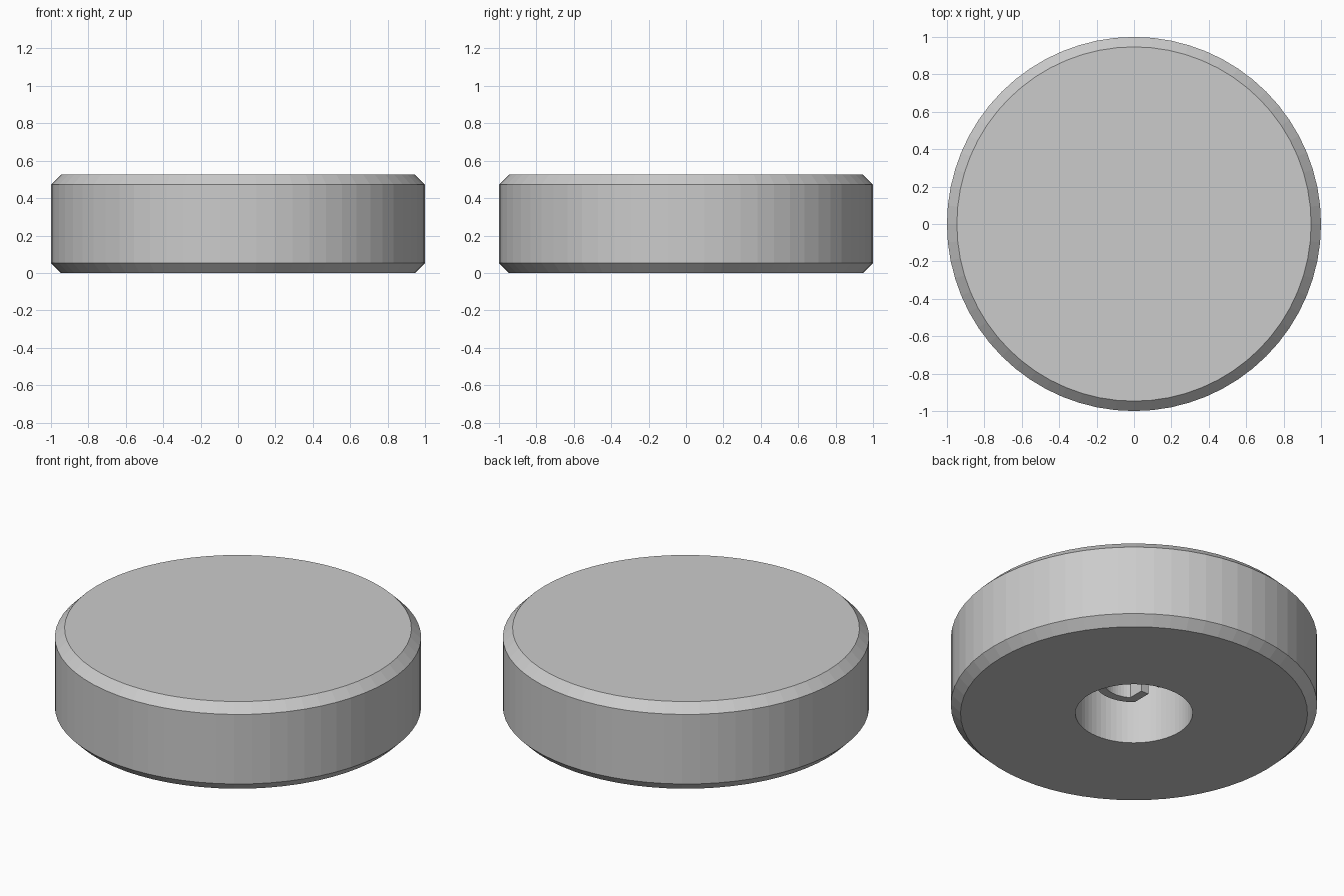
import bpy, bmesh, math

cube = bpy.data.objects.get("Cube")
if cube:
    bpy.data.objects.remove(cube, do_unlink=True)

# Single grey material
grey = bpy.data.materials.new("plain_grey")
grey.use_nodes = True
colour = (0.6, 0.6, 0.6, 1)
grey.diffuse_color = colour
grey.node_tree.nodes["Principled BSDF"].inputs["Base Color"].default_value = colour

SEGMENTS = 64
HEIGHT = 0.525
CHAMFER = 0.053
CAVITY_RADIUS, CAVITY_TOP = 0.32, 0.42
BOSS_BOTTOM = 0.195
SLIT = 0.045


def finish(bm, name):
    bmesh.ops.remove_doubles(bm, verts=bm.verts, dist=1e-5)
    bmesh.ops.recalc_face_normals(bm, faces=bm.faces)
    mesh = bpy.data.meshes.new(name)
    bm.to_mesh(mesh)
    bm.free()
    mesh.materials.append(grey)
    obj = bpy.data.objects.new(name, mesh)
    bpy.context.collection.objects.link(obj)
    return obj


def lathe(name, profile):
    bm = bmesh.new()
    verts = [bm.verts.new((r, 0, z)) for r, z in profile]
    edges = [bm.edges.new(pair) for pair in zip(verts, verts[1:])]
    bmesh.ops.spin(bm, geom=verts + edges, cent=(0, 0, 0), axis=(0, 0, 1),
                   angle=math.tau, steps=SEGMENTS, use_duplicate=False)
    return finish(bm, name)


def flatted_ring(radius, flat, steps=40):
    """Open outline: an arc closed by a flat on -x that is split by the slit."""
    end = math.acos(-flat / radius)
    arc = [end - 2 * end * i / steps for i in range(steps + 1)]
    points = [(radius * math.cos(a), radius * math.sin(a)) for a in arc]
    return [(-flat, SLIT)] + points + [(-flat, -SLIT)]


# Chamfered disc with a round cavity in its underside
lathe("knob_body", [
    (0, HEIGHT), (1 - CHAMFER, HEIGHT), (1, HEIGHT - CHAMFER),
    (1, CHAMFER), (1 - CHAMFER, 0), (CAVITY_RADIUS, 0),
    (CAVITY_RADIUS, CAVITY_TOP), (0, CAVITY_TOP),
])

# Split D-shaped shaft socket hanging inside the cavity
bm = bmesh.new()
outer = [bm.verts.new((x, y, BOSS_BOTTOM)) for x, y in flatted_ring(0.214, 0.14)]
inner = [bm.verts.new((x, y, BOSS_BOTTOM)) for x, y in flatted_ring(0.165, 0.09)]
for i in range(len(outer) - 1):
    bm.faces.new((outer[i], outer[i + 1], inner[i + 1], inner[i]))
extruded = bmesh.ops.extrude_face_region(bm, geom=bm.faces[:], use_keep_orig=True)
top = [v for v in extruded["geom"] if isinstance(v, bmesh.types.BMVert)]
bmesh.ops.translate(bm, verts=top, vec=(0, 0, CAVITY_TOP + 0.01 - BOSS_BOTTOM))
finish(bm, "shaft_socket")
